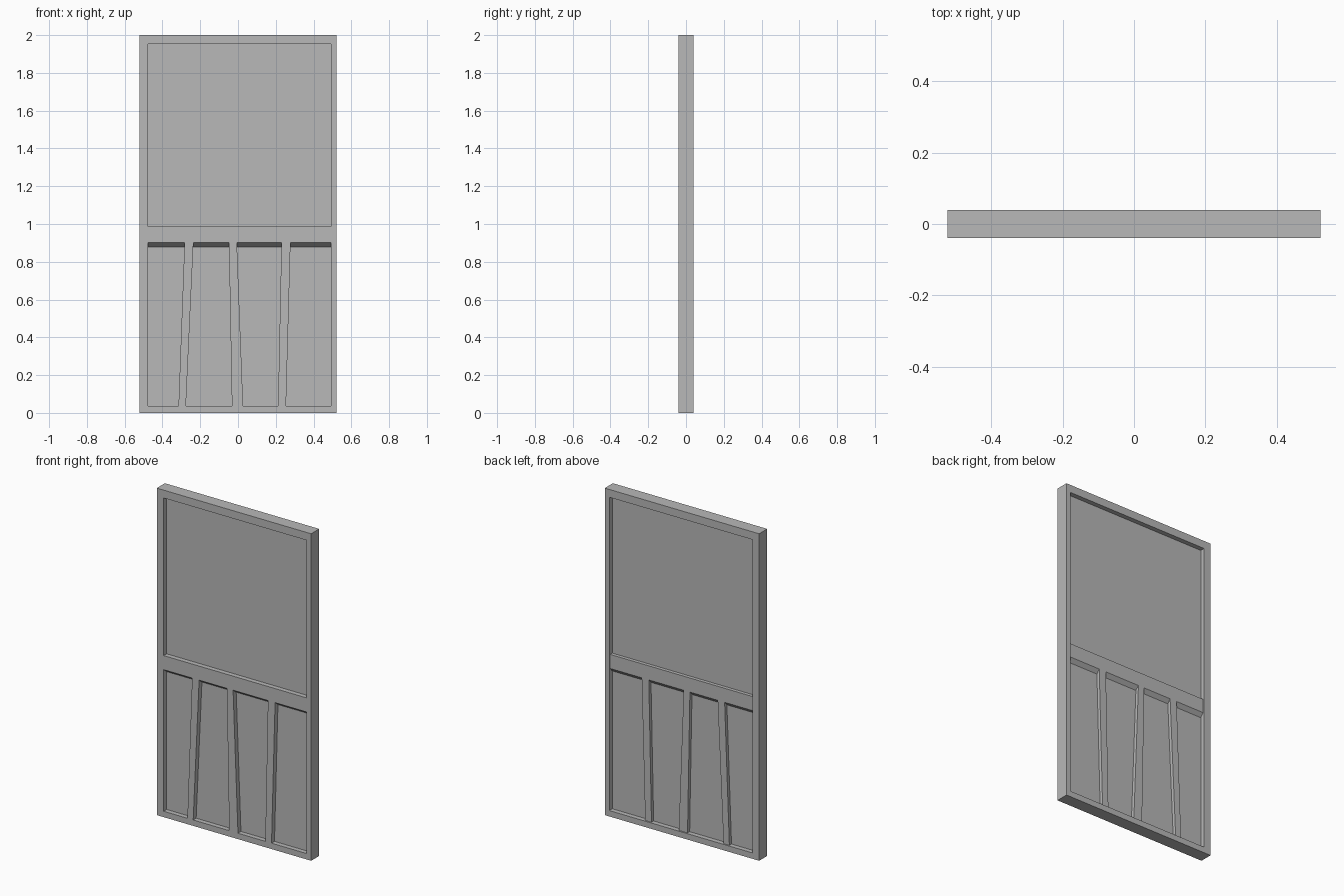
import bpy
import bmesh

cube = bpy.data.objects.get("Cube")
if cube:
    bpy.data.objects.remove(cube, do_unlink=True)

grey = bpy.data.materials.new("door_grey")
grey.use_nodes = True
grey.diffuse_color = (0.48, 0.48, 0.48, 1)
grey.node_tree.nodes["Principled BSDF"].inputs["Base Color"].default_value = grey.diffuse_color

HALF_W, HEIGHT = 0.522, 2.0
LEFT, RIGHT = -0.476, 0.492      # inner edges of the jambs
SILL, HEAD = 0.036, 1.952        # inner edges of the bottom and top rails
RAIL_LOW, RAIL_LIP, RAIL_TOP = 0.879, 0.902, 0.988
FACE, BACK, PANEL = 0.039, 0.031, 0.010   # half thicknesses


def finish(name, bm):
    bmesh.ops.recalc_face_normals(bm, faces=bm.faces)
    mesh = bpy.data.meshes.new(name)
    bm.to_mesh(mesh)
    bm.free()
    mesh.materials.append(grey)
    obj = bpy.data.objects.new(name, mesh)
    bpy.context.collection.objects.link(obj)
    return obj


def extrude(name, points, vector):
    """Extrude a closed outline along a vector."""
    bm = bmesh.new()
    face = bm.faces.new([bm.verts.new(p) for p in points])
    new = bmesh.ops.extrude_face_region(bm, geom=[face], use_keep_orig=True)["geom"]
    moved = [v for v in new if isinstance(v, bmesh.types.BMVert)]
    bmesh.ops.translate(bm, verts=moved, vec=vector)
    return finish(name, bm)


def rectangle(x0, x1, z0, z1):
    return [(x0, z0), (x1, z0), (x1, z1), (x0, z1)]


# Outer frame: a single rectangular ring
bm = bmesh.new()
outer = rectangle(-HALF_W, HALF_W, 0, HEIGHT)
inner = rectangle(LEFT, RIGHT, SILL, HEAD)
loops = [[bm.verts.new((x, y, z)) for x, z in outline]
         for outline, y in ((outer, -FACE), (outer, FACE), (inner, FACE), (inner, -FACE))]
for a, b in zip(loops, loops[1:] + loops[:1]):
    for i in range(4):
        j = (i + 1) % 4
        bm.faces.new((a[i], a[j], b[j], b[i]))
finish("outer_frame", bm)

# Recessed panel filling the frame
extrude("recessed_panel", [(x, -PANEL, z) for x, z in inner], (0, 2 * PANEL, 0))

# Middle rail with a sloping underside on both faces
profile = [(-FACE, RAIL_TOP), (-FACE, RAIL_LIP), (-PANEL, RAIL_LOW),
           (PANEL, RAIL_LOW), (BACK, RAIL_LIP), (BACK, RAIL_TOP)]
extrude("middle_rail", [(LEFT, y, z) for y, z in profile], (RIGHT - LEFT, 0, 0))

# Slanted mullions: bottom left, bottom right, top right, top left
mullions = {
    "right_mullion": (-0.315, -0.276, -0.236, -0.283),
    "centre_mullion": (-0.032, 0.027, -0.006, -0.048),
    "left_mullion": (0.212, 0.254, 0.278, 0.230),
}
for name, (b0, b1, t1, t0) in mullions.items():
    outline = [(b0, SILL), (b1, SILL), (t1, RAIL_LIP), (t0, RAIL_LIP)]
    extrude(name, [(x, -FACE, z) for x, z in outline], (0, FACE + BACK, 0))
